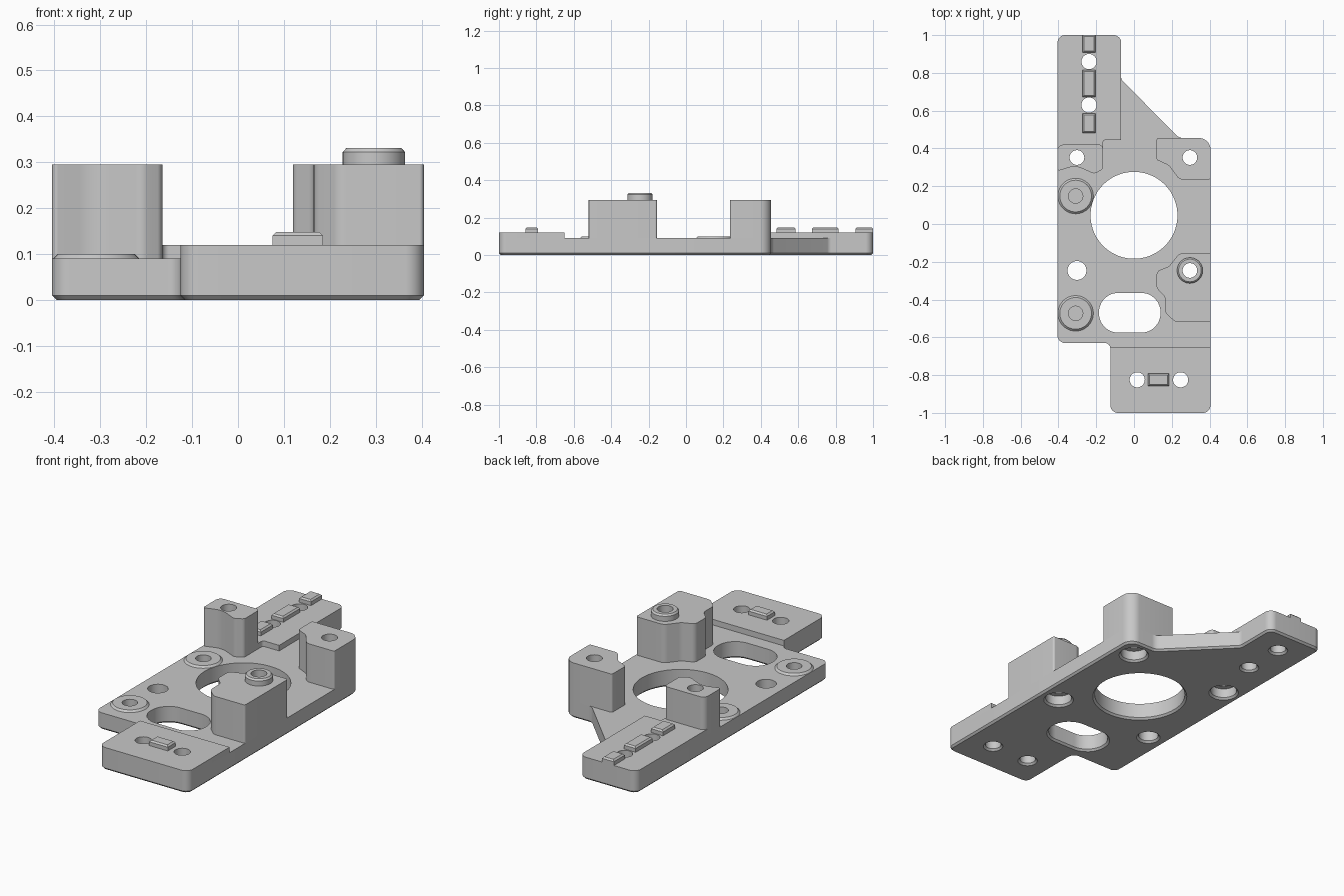
import bpy, bmesh, math
from mathutils import Vector

if "Cube" in bpy.data.objects:
    bpy.data.objects.remove(bpy.data.objects["Cube"], do_unlink=True)

grey = bpy.data.materials.new("plain grey")
grey.use_nodes = True
grey.diffuse_color = (0.58, 0.58, 0.58, 1)
grey.node_tree.nodes["Principled BSDF"].inputs["Base Color"].default_value = (0.58, 0.58, 0.58, 1)

DECK, STEP, POST = 0.09, 0.12, 0.295


def rounded(corners, steps=8):
    """Counter-clockwise outline from (x, y, fillet radius) corners."""
    ring = []
    for i, (x, y, r) in enumerate(corners):
        p = Vector((x, y))
        if r == 0:
            ring.append(p)
            continue
        u = (Vector(corners[i - 1][:2]) - p).normalized()
        v = (Vector(corners[(i + 1) % len(corners)][:2]) - p).normalized()
        half = u.angle(v) / 2
        c = p + (u + v).normalized() * r / math.sin(half)
        a = p + u * r / math.tan(half) - c
        b = p + v * r / math.tan(half) - c
        ring += [c + a.lerp(b, k / steps).normalized() * r for k in range(steps + 1)]
    return ring


def circle(x, y, r, n=40):
    return [Vector((x + r * math.cos(math.tau * k / n), y + r * math.sin(math.tau * k / n)))
            for k in range(n)]


def box(x0, x1, y0, y1, r=0.0):
    return rounded([(x0, y0, r), (x1, y0, r), (x1, y1, r), (x0, y1, r)])


def inset(ring, d):
    out = []
    for i, p in enumerate(ring):
        e1 = (p - ring[i - 1]).normalized()
        e2 = (ring[(i + 1) % len(ring)] - p).normalized()
        n1, n2 = Vector((-e1.y, e1.x)), Vector((-e2.y, e2.x))
        out.append(p + (n1 + n2) * d / (1 + n1.dot(n2)))
    return out


def loft(bm, ring, levels):
    """Solid through (inset, z) levels of one outline, bottom to top."""
    loops = [[bm.verts.new((p.x, p.y, z)) for p in (inset(ring, d) if d else ring)]
             for d, z in levels]
    n = len(ring)
    for low, high in zip(loops, loops[1:]):
        for i in range(n):
            j = (i + 1) % n
            bm.faces.new((low[i], low[j], high[j], high[i]))
    bm.faces.new(loops[0][::-1])
    bm.faces.new(loops[-1])


def make(name, bm):
    mesh = bpy.data.meshes.new(name)
    bm.to_mesh(mesh)
    bm.free()
    mesh.materials.append(grey)
    obj = bpy.data.objects.new(name, mesh)
    bpy.context.collection.objects.link(obj)
    return obj


# Cutter for every opening, flared at the underside
bm = bmesh.new()
FLARE = [(-0.02, -0.01), (0, 0.01)]
small = [(0.017, -0.825), (0.247, -0.825), (-0.238, 0.86), (-0.238, 0.63)]
for x, y in small:
    loft(bm, circle(x, y, 0.04), FLARE + [(0, 0.5)])
loft(bm, circle(-0.302, -0.246, 0.05), FLARE + [(0, 0.5)])
loft(bm, circle(0, 0.046, 0.23, 72), FLARE + [(0, 0.5)])
loft(bm, box(-0.185, 0.14, -0.575, -0.365, 0.1), FLARE + [(0, 0.5)])
for x, y in [(-0.302, 0.352), (0.296, 0.352), (0.296, -0.246)]:
    # wide counterbore below, narrow screw hole above
    loft(bm, circle(x, y, 0.066), FLARE + [(0, 0.06), (0.027, 0.06), (0.027, 0.5)])
PADS = [(-0.309, 0.148), (-0.309, -0.473)]
for x, y in PADS:
    loft(bm, circle(x, y, 0.038), [(0, 0.04), (0, 0.5)])
cutter = make("hole_cutter", bm)
cutter.hide_render = True


def part(name, ring, levels, cut=True):
    bm = bmesh.new()
    loft(bm, ring, levels)
    obj = make(name, bm)
    bpy.ops.object.select_all(action="DESELECT")
    bpy.context.view_layer.objects.active = obj
    obj.select_set(True)
    if cut:
        mod = obj.modifiers.new("holes", "BOOLEAN")
        mod.operation, mod.solver, mod.object = "DIFFERENCE", "EXACT", cutter
        bpy.ops.object.modifier_apply(modifier=mod.name)
    bpy.ops.object.shade_smooth_by_angle(angle=math.radians(30))


# Base plate with chamfered lower edge
plate = rounded([(-0.405, -0.63, 0.04), (-0.125, -0.63, 0.03), (-0.125, -1, 0.04),
                 (0.405, -1, 0.04), (0.405, 0.455, 0.06), (0.24, 0.455, 0.05),
                 (-0.068, 0.765, 0.03), (-0.068, 1, 0.04), (-0.405, 1, 0.04)])
part("base_plate", plate, [(0.01, 0), (0, 0.01), (0, DECK)])

# Raised end platforms
front = rounded([(-0.125, -1, 0.04), (0.405, -1, 0.04), (0.405, -0.65, 0), (-0.125, -0.65, 0)])
part("front_platform", front, [(0, DECK), (0, STEP)])
back = rounded([(-0.405, 0.395, 0), (-0.165, 0.395, 0), (-0.165, 0.445, 0.015),
                (-0.068, 0.445, 0), (-0.068, 1, 0.04), (-0.405, 1, 0.04)])
part("back_platform", back, [(0, DECK), (0, STEP)])

# Tall posts
tall = [(0, DECK), (0, POST)]
part("back_right_post", rounded([
    (-0.405, 0.42, 0.03), (-0.405, 0.28, 0.01), (-0.31, 0.31, 0.1), (-0.21, 0.265, 0.03),
    (-0.165, 0.29, 0.02), (-0.165, 0.42, 0.02)]), tall)
part("back_left_post", rounded([
    (0.405, 0.235, 0.01), (0.405, 0.455, 0.06), (0.12, 0.455, 0.01), (0.12, 0.34, 0.01),
    (0.185, 0.31, 0.05), (0.24, 0.235, 0.04)]), tall)
part("front_left_post", rounded([
    (0.405, -0.52, 0.01), (0.405, -0.155, 0.01), (0.24, -0.155, 0.04), (0.185, -0.225, 0.05),
    (0.12, -0.25, 0.03), (0.12, -0.34, 0.03), (0.165, -0.385, 0.04), (0.165, -0.47, 0.04),
    (0.22, -0.52, 0.04)]), tall)
part("post_collar", circle(0.296, -0.246, 0.068), [(0, POST), (0, 0.322), (0.008, 0.331)])

# Low round pads
for i, (x, y) in enumerate(PADS):
    part(f"round_pad_{i + 1}", circle(x, y, 0.094), [(0, DECK), (0.01, 0.1)])

# Locating keys
keys = [(0.075, 0.185, -0.858, -0.792)] + [
    (-0.273, -0.203, y0, y1) for y0, y1 in [(0.907, 1.0), (0.673, 0.815), (0.483, 0.585)]]
for i, k in enumerate(keys):
    part(f"locating_key_{i + 1}", box(*k), [(0, STEP), (0, 0.14), (0.008, 0.148)], cut=False)

bpy.data.objects.remove(cutter, do_unlink=True)
